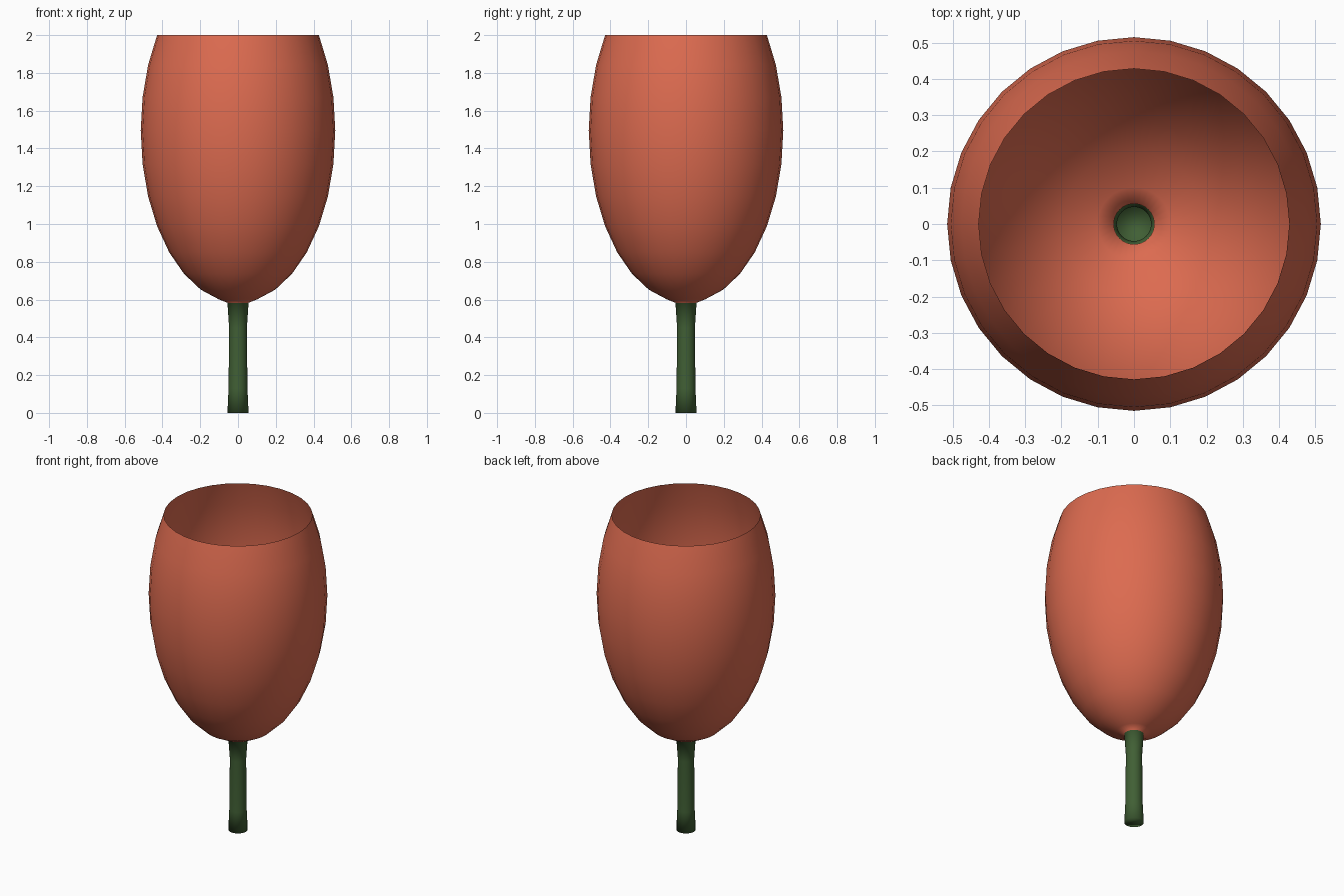
import bpy, bmesh, math

if "Cube" in bpy.data.objects:
    bpy.data.objects.remove(bpy.data.objects["Cube"])

SIDES = 32


def material(name, rgb):
    m = bpy.data.materials.new(name)
    m.diffuse_color = (*rgb, 1.0)
    m.use_nodes = True
    m.node_tree.nodes["Principled BSDF"].inputs["Base Color"].default_value = m.diffuse_color
    return m


# Profile (radius, height): stem from the base upward
STEM_TOP = 0.583
profile = [(0.056, 0.0), (0.05, 0.13), (0.047, 0.45), (0.056, STEM_TOP)]

# Bowl: stretched sphere, open and cut off at the rim
for i in range(-7, 4):
    a = math.radians(11.25 * i)
    profile.append((0.515 * math.cos(a), 1.494 + 0.911 * math.sin(a)))
profile[-1] = (profile[-1][0], 2.0)

# Lathe the profile
bm = bmesh.new()
rings = []
for r, z in profile:
    rings.append([bm.verts.new((r * math.cos(2 * math.pi * k / SIDES),
                                r * math.sin(2 * math.pi * k / SIDES), z))
                  for k in range(SIDES)])
for lower, upper in zip(rings, rings[1:]):
    for k in range(SIDES):
        n = (k + 1) % SIDES
        bm.faces.new((lower[k], lower[n], upper[n], upper[k]))

# Base cap
bm.faces.new(list(reversed(rings[0])))

# Stem green, bowl coral, shaded smoothly across the join
for f in bm.faces:
    f.smooth = True
    f.material_index = 1 if f.calc_center_median().z < STEM_TOP else 0

mesh = bpy.data.meshes.new("wine_glass")
bm.to_mesh(mesh)
bm.free()
mesh.materials.append(material("coral bowl", (0.72, 0.147, 0.08)))
mesh.materials.append(material("dark green stem", (0.052, 0.115, 0.035)))
bpy.context.collection.objects.link(bpy.data.objects.new("goblet", mesh))
